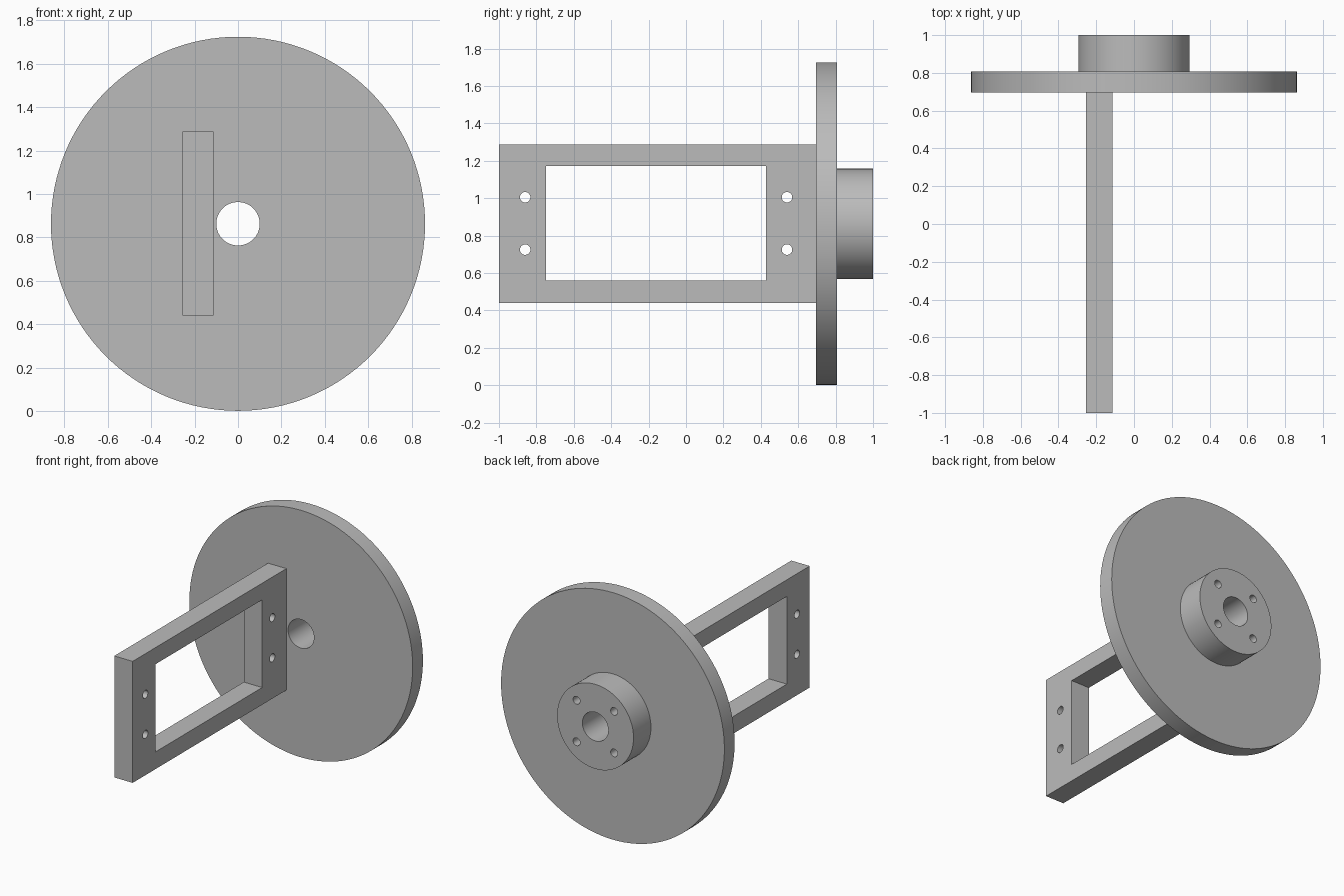
import bpy, bmesh, math
from mathutils import Matrix

cube = bpy.data.objects.get("Cube")
if cube:
    bpy.data.objects.remove(cube, do_unlink=True)

grey = bpy.data.materials.new("plain grey")
grey.use_nodes = True
colour = (0.5, 0.5, 0.5, 1)
grey.diffuse_color = colour
grey.node_tree.nodes["Principled BSDF"].inputs["Base Color"].default_value = colour

AXIS_Z = 0.863


def make_object(name, bm):
    bmesh.ops.recalc_face_normals(bm, faces=bm.faces)
    mesh = bpy.data.meshes.new(name)
    bm.to_mesh(mesh)
    bm.free()
    mesh.materials.append(grey)
    obj = bpy.data.objects.new(name, mesh)
    bpy.context.collection.objects.link(obj)
    return obj


def add_box(bm, x, y, z):
    size = [b - a for a, b in (x, y, z)]
    centre = [(a + b) / 2 for a, b in (x, y, z)]
    bmesh.ops.create_cube(bm, size=1, matrix=Matrix.Translation(centre) @ Matrix.Diagonal((*size, 1)))


def add_rod(bm, centre, axis, radius, length):
    turn = Matrix.Rotation(math.pi / 2, 4, "Y" if axis == "x" else "X")
    bmesh.ops.create_cone(bm, cap_ends=True, segments=32, radius1=radius, radius2=radius,
                          depth=length, matrix=Matrix.Translation(centre) @ turn)


def cut(obj, bm):
    cutter = make_object("cutter", bm)
    cutter.hide_render = True
    mod = obj.modifiers.new("holes", "BOOLEAN")
    mod.operation = "DIFFERENCE"
    mod.solver = "EXACT"
    mod.object = cutter
    activate(obj)
    bpy.ops.object.modifier_apply(modifier=mod.name)
    bpy.data.objects.remove(cutter, do_unlink=True)


def activate(obj):
    bpy.ops.object.select_all(action="DESELECT")
    obj.select_set(True)
    bpy.context.view_layer.objects.active = obj


# Disc, hub and central bore turned as one profile (radius, y)
profile = [(0.1, 0.695), (0.862, 0.695), (0.862, 0.808), (0.295, 0.808), (0.295, 1.0), (0.1, 1.0)]
bm = bmesh.new()
ring = [bm.verts.new((r, y, AXIS_Z)) for r, y in profile]
edges = [bm.edges.new((ring[i], ring[i - 1])) for i in range(len(ring))]
bmesh.ops.spin(bm, geom=ring + edges, cent=(0, 0, AXIS_Z), axis=(0, 1, 0),
               angle=math.tau, steps=128, use_merge=True)
bmesh.ops.remove_doubles(bm, verts=bm.verts, dist=1e-4)
disc = make_object("disc_with_hub", bm)

# Four blind bolt holes in the hub's back face
bm = bmesh.new()
for sx in (-1, 1):
    for sz in (-1, 1):
        add_rod(bm, (sx * 0.145, 0.92, AXIS_Z + sz * 0.145), "y", 0.027, 0.22)
cut(disc, bm)

# Rectangular mounting frame
bm = bmesh.new()
add_box(bm, (-0.255, -0.113), (-1.0, 0.695), (0.44, 1.288))
frame = make_object("mounting_frame", bm)

# Window and four screw holes through the frame
bm = bmesh.new()
add_box(bm, (-0.4, 0.1), (-0.748, 0.428), (0.56, 1.172))
for y in (-0.86, 0.54):
    for z in (0.725, 1.005):
        add_rod(bm, (-0.184, y, z), "x", 0.028, 0.4)
cut(frame, bm)

for obj in (disc, frame):
    activate(obj)
    bpy.ops.object.shade_smooth_by_angle(angle=math.radians(30))
